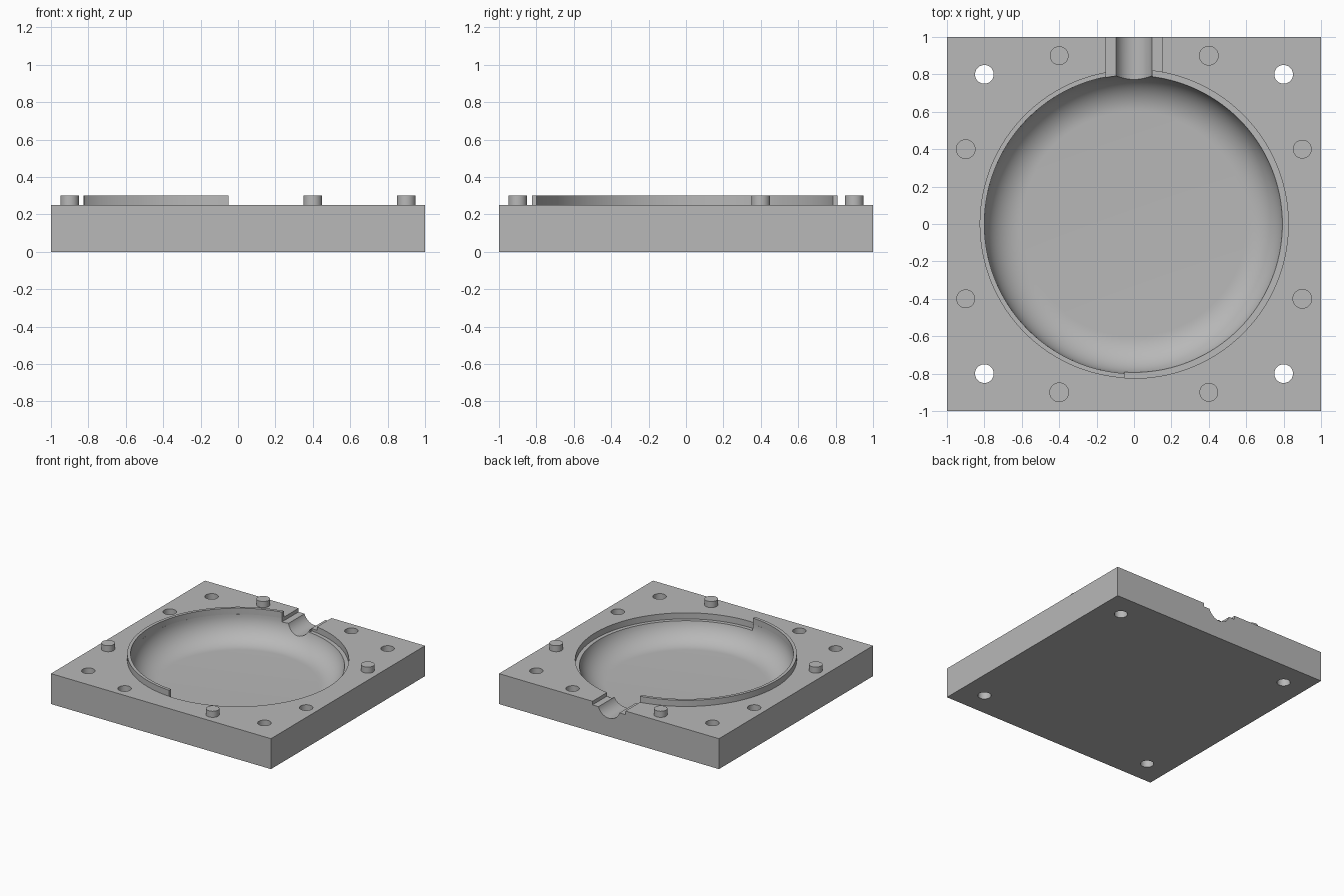
import bpy, bmesh, math
from mathutils import Matrix, Vector

cube = bpy.data.objects.get("Cube")
if cube:
    bpy.data.objects.remove(cube, do_unlink=True)

grey = bpy.data.materials.new("plain_grey")
grey.use_nodes = True
grey.diffuse_color = (0.48, 0.48, 0.48, 1)
grey.node_tree.nodes["Principled BSDF"].inputs["Base Color"].default_value = (0.48, 0.48, 0.48, 1)

TOP, DEPTH, RIM, LIP = 0.25, 0.2, 0.8, 0.825


def finish(bm, name):
    bmesh.ops.recalc_face_normals(bm, faces=bm.faces)
    mesh = bpy.data.meshes.new(name)
    bm.to_mesh(mesh)
    bm.free()
    mesh.materials.append(grey)
    obj = bpy.data.objects.new(name, mesh)
    bpy.context.collection.objects.link(obj)
    return obj


def box(name, lo, hi):
    bm = bmesh.new()
    lo, hi = Vector(lo), Vector(hi)
    size = Matrix.Diagonal((*(hi - lo), 1))
    bmesh.ops.create_cube(bm, size=1, matrix=Matrix.Translation((lo + hi) / 2) @ size)
    return finish(bm, name)


def rod(name, centre, radius, length, turn=0, sides=48):
    bm = bmesh.new()
    place = Matrix.Translation(centre) @ Matrix.Rotation(turn, 4, 'X')
    bmesh.ops.create_cone(bm, cap_ends=True, segments=sides, radius1=radius,
                          radius2=radius, depth=length, matrix=place)
    return finish(bm, name)


def arc_band(name, radii, heights, span, steps=96):
    """Part ring; span gives start and end angle for a radius."""
    bm = bmesh.new()
    rings = []
    for i in range(steps + 1):
        ring = []
        for r, z in ((radii[0], heights[0]), (radii[1], heights[0]),
                     (radii[1], heights[1]), (radii[0], heights[1])):
            start, end = span(r)
            a = start + (end - start) * i / steps
            ring.append(bm.verts.new((r * math.cos(a), r * math.sin(a), z)))
        rings.append(ring)
    for p, q in zip(rings, rings[1:]):
        for k in range(4):
            n = (k + 1) % 4
            bm.faces.new((p[k], p[n], q[n], q[k]))
    bm.faces.new(rings[0])
    bm.faces.new(rings[-1])
    return finish(bm, name)


def bowl(name, sides=128, steps=16):
    """Round dish with a flat floor and a quarter-round wall."""
    bm = bmesh.new()
    arc = [math.pi / 2 * i / steps for i in range(steps + 1)]
    profile = [(RIM - DEPTH + DEPTH * math.sin(a), TOP - DEPTH * math.cos(a)) for a in arc]
    profile.append((RIM, TOP + 0.1))
    rings = [[bm.verts.new((r * math.cos(math.tau * i / sides), r * math.sin(math.tau * i / sides), z))
              for i in range(sides)] for r, z in profile]
    for p, q in zip(rings, rings[1:]):
        for i in range(sides):
            n = (i + 1) % sides
            bm.faces.new((p[i], p[n], q[n], q[i]))
    bm.faces.new(rings[0])
    bm.faces.new(rings[-1])
    return finish(bm, name)


plate = box("mould_plate", (-1, -1, 0), (1, 1, TOP))

# Dish, pouring channel with its shallow recess, and groove on the left half
cutters = [
    bowl("dish_cutter"),
    box("recess_cutter", (-0.15, 0.7, TOP - 0.03), (0.15, 1.1, TOP + 0.1)),
    rod("channel_cutter", (0, 0.9, TOP), 0.1, 0.4, math.pi / 2, 64),
    arc_band("groove_cutter", (0.75, LIP), (TOP - 0.05, TOP + 0.1),
             lambda r: (-math.acos(-0.05 / r), math.acos(0.1 / r))),
]

# Bolt holes in the corners
for x in (-0.8, 0.8):
    for y in (-0.8, 0.8):
        cutters.append(rod("bolt_hole_cutter", (x, y, TOP / 2), 0.05, 0.5))

# Alternating pegs and sockets around the dish
pegs = []
for i in range(4):
    turn = Matrix.Rotation(math.pi / 2 * i, 3, 'Z')
    pegs.append(rod("locating_peg", turn @ Vector((0.9, 0.4, TOP + 0.025)), 0.05, 0.05))
    cutters.append(rod("socket_cutter", turn @ Vector((0.9, -0.4, TOP)), 0.05, 0.12))

for cutter in cutters:
    mod = plate.modifiers.new(cutter.name, 'BOOLEAN')
    mod.operation = 'DIFFERENCE'
    mod.solver = 'EXACT'
    mod.object = cutter

# Bake the cuts and drop the cutters
bpy.context.view_layer.update()
cut = bpy.data.meshes.new_from_object(plate.evaluated_get(bpy.context.evaluated_depsgraph_get()))
plate.modifiers.clear()
plate.data = cut
cut.materials.clear()
cut.materials.append(grey)
for face in cut.polygons:
    face.material_index = 0
for cutter in cutters:
    bpy.data.objects.remove(cutter, do_unlink=True)

# Raised lip on the right half
lip = arc_band("sealing_lip", (RIM, LIP), (TOP, TOP + 0.05),
               lambda r: (math.acos(-0.15 / r), math.tau - math.acos(-0.05 / r)))

# Smooth the round surfaces, keep edges sharp
bpy.ops.object.select_all(action='DESELECT')
for obj in [plate, lip] + pegs:
    obj.select_set(True)
bpy.context.view_layer.objects.active = plate
bpy.ops.object.shade_smooth_by_angle(angle=math.radians(30))
